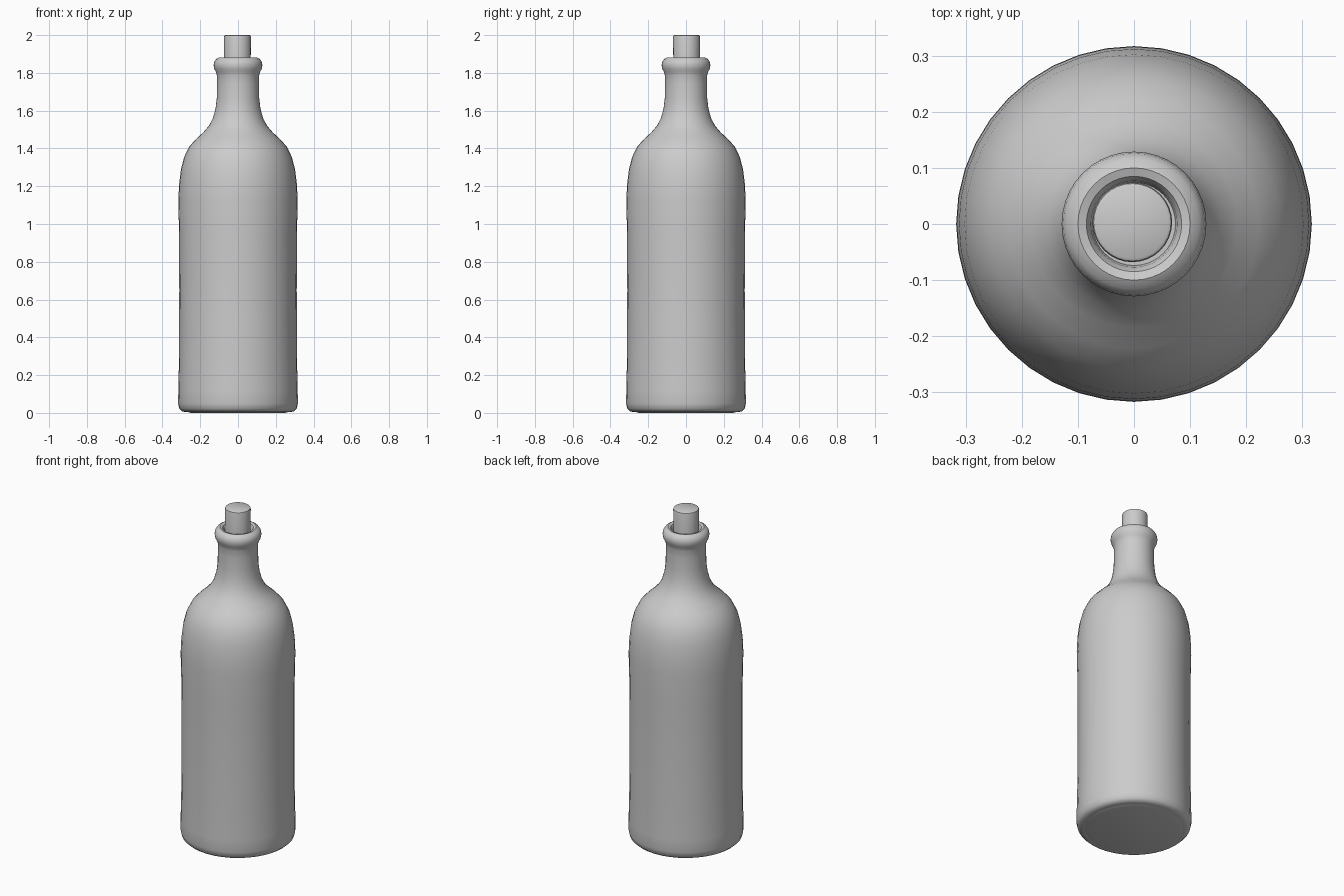
import bpy, bmesh, math

if "Cube" in bpy.data.objects:
    bpy.data.objects.remove(bpy.data.objects["Cube"])

def lathe(name, profile, segments, center=(0, 0)):
    """Revolve (radius, z) points around z; ends on the axis are merged."""
    bm = bmesh.new()
    verts = [bm.verts.new((r, 0, z)) for r, z in profile]
    edges = [bm.edges.new(p) for p in zip(verts, verts[1:])]
    bmesh.ops.spin(bm, geom=verts + edges, cent=(0, 0, 0), axis=(0, 0, 1),
                   angle=2 * math.pi, steps=segments, use_merge=True)
    bmesh.ops.remove_doubles(bm, verts=bm.verts, dist=1e-5)
    bmesh.ops.recalc_face_normals(bm, faces=bm.faces)
    mesh = bpy.data.meshes.new(name)
    bm.to_mesh(mesh)
    bm.free()
    obj = bpy.data.objects.new(name, mesh)
    obj.location = (*center, 0)
    bpy.context.collection.objects.link(obj)
    bpy.context.view_layer.objects.active = obj
    obj.select_set(True)
    bpy.ops.object.shade_smooth_by_angle(angle=math.radians(40))
    obj.select_set(False)
    return obj

# Bottle: base, body, shoulder, neck, rolled lip, and the dip around the cork
lathe("bottle", [
    (0, 0.005), (0.28, 0.005), (0.298, 0.009), (0.311, 0.022), (0.317, 0.05),
    (0.316, 0.12), (0.312, 0.3), (0.311, 0.65), (0.312, 0.95), (0.316, 1.12),
    (0.312, 1.21), (0.302, 1.29), (0.285, 1.355), (0.258, 1.41),
    (0.222, 1.45), (0.184, 1.485), (0.154, 1.52), (0.133, 1.56),
    (0.119, 1.61), (0.112, 1.67), (0.111, 1.74), (0.111, 1.785),
    (0.117, 1.805), (0.125, 1.82), (0.129, 1.84), (0.126, 1.858),
    (0.116, 1.873), (0.1, 1.882), (0.085, 1.877), (0.077, 1.863),
    (0.074, 1.84), (0, 1.84)], 40)

# Cork, slightly off centre
lathe("cork", [(0, 1.80), (0.07, 1.80), (0.071, 1.99), (0.069, 1.997),
               (0.064, 2.0), (0, 2.0)], 32, (-0.003, 0.003))

# Flat underside just touching the ground
lathe("base_pad", [(0, 0.006), (0.27, 0.006), (0.25, 0), (0, 0)], 40)
